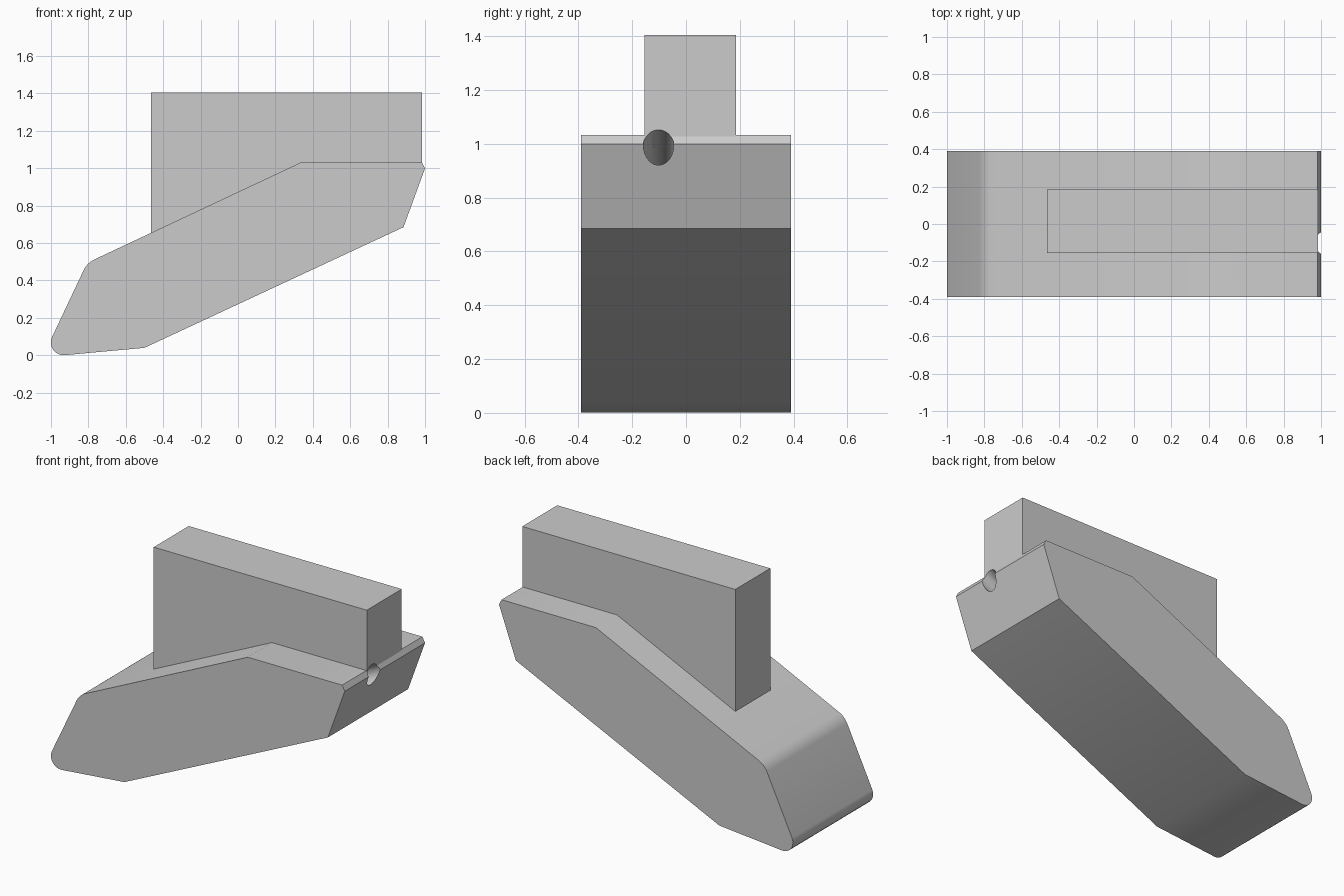
import bpy, bmesh, math
from mathutils import Vector

cube = bpy.data.objects.get("Cube")
if cube:
    bpy.data.objects.remove(cube, do_unlink=True)

grey = bpy.data.materials.new("plain grey")
grey.use_nodes = True
colour = (0.6, 0.6, 0.6, 1)
grey.diffuse_color = colour
grey.node_tree.nodes["Principled BSDF"].inputs["Base Color"].default_value = colour


def fillet(before, corner, after, radius, steps=8):
    """Round one profile corner with a tangent arc."""
    c = Vector(corner)
    u = (Vector(before) - c).normalized()
    v = (Vector(after) - c).normalized()
    half = u.angle(v) / 2
    centre = c + (u + v).normalized() * radius / math.sin(half)
    reach = radius / math.tan(half)
    a, b = c + u * reach - centre, c + v * reach - centre
    turn = math.pi - 2 * half
    return [centre + (a * math.sin(turn * (1 - i / steps)) + b * math.sin(turn * i / steps))
            / math.sin(turn) for i in range(steps + 1)]


def extrude_profile(name, profile, y0, y1):
    """Extrude an x-z outline along y."""
    bm = bmesh.new()
    face = bm.faces.new([bm.verts.new((p[0], y0, p[1])) for p in profile])
    moved = bmesh.ops.extrude_face_region(bm, geom=[face])["geom"]
    bmesh.ops.translate(bm, vec=(0, y1 - y0, 0),
                        verts=[g for g in moved if isinstance(g, bmesh.types.BMVert)])
    bmesh.ops.recalc_face_normals(bm, faces=bm.faces)
    mesh = bpy.data.meshes.new(name)
    bm.to_mesh(mesh)
    bm.free()
    mesh.materials.append(grey)
    obj = bpy.data.objects.new(name, mesh)
    bpy.context.collection.objects.link(obj)
    return obj


# Slanted body with rounded nose and shoulder
nose, shoulder = (-1.045, -0.01), (-0.807, 0.494)
heel, deck_bend = (-0.5, 0.04), (0.34, 1.033)
outline = (fillet(shoulder, nose, heel, 0.068)
           + [heel, (0.885, 0.685), (1.0, 1.0), (0.982, 1.033), deck_bend]
           + fillet(deck_bend, shoulder, nose, 0.12))
body = extrude_profile("slanted_body", outline, -0.39, 0.39)

# Upright block, sunk slightly into the deck
block = extrude_profile("upright_block", [
    (-0.465, 0.6), (0.34, 0.96), (0.985, 0.99), (0.985, 1.405), (-0.465, 1.405)], -0.155, 0.185)

# Drilled hole running parallel to the sloping underside
slope = Vector((0.906, 0, 0.422))
length = 1.0
bpy.ops.mesh.primitive_cylinder_add(
    vertices=48, radius=0.0565, depth=length,
    location=Vector((0.99, -0.102, 0.992)) - slope * 0.3,
    rotation=slope.to_track_quat('Z', 'Y').to_euler())
cutter = bpy.context.object
cutter.name = "hole_cutter"
cutter.hide_render = True
cutter.data.materials.append(grey)

for obj in (body, block):
    cut = obj.modifiers.new("drilled_hole", 'BOOLEAN')
    cut.operation = 'DIFFERENCE'
    cut.solver = 'EXACT'
    cut.object = cutter
    bpy.ops.object.select_all(action='DESELECT')
    obj.select_set(True)
    bpy.context.view_layer.objects.active = obj
    bpy.ops.object.modifier_apply(modifier=cut.name)
    bpy.ops.object.shade_smooth_by_angle(angle=math.radians(30))

bpy.data.objects.remove(cutter, do_unlink=True)
